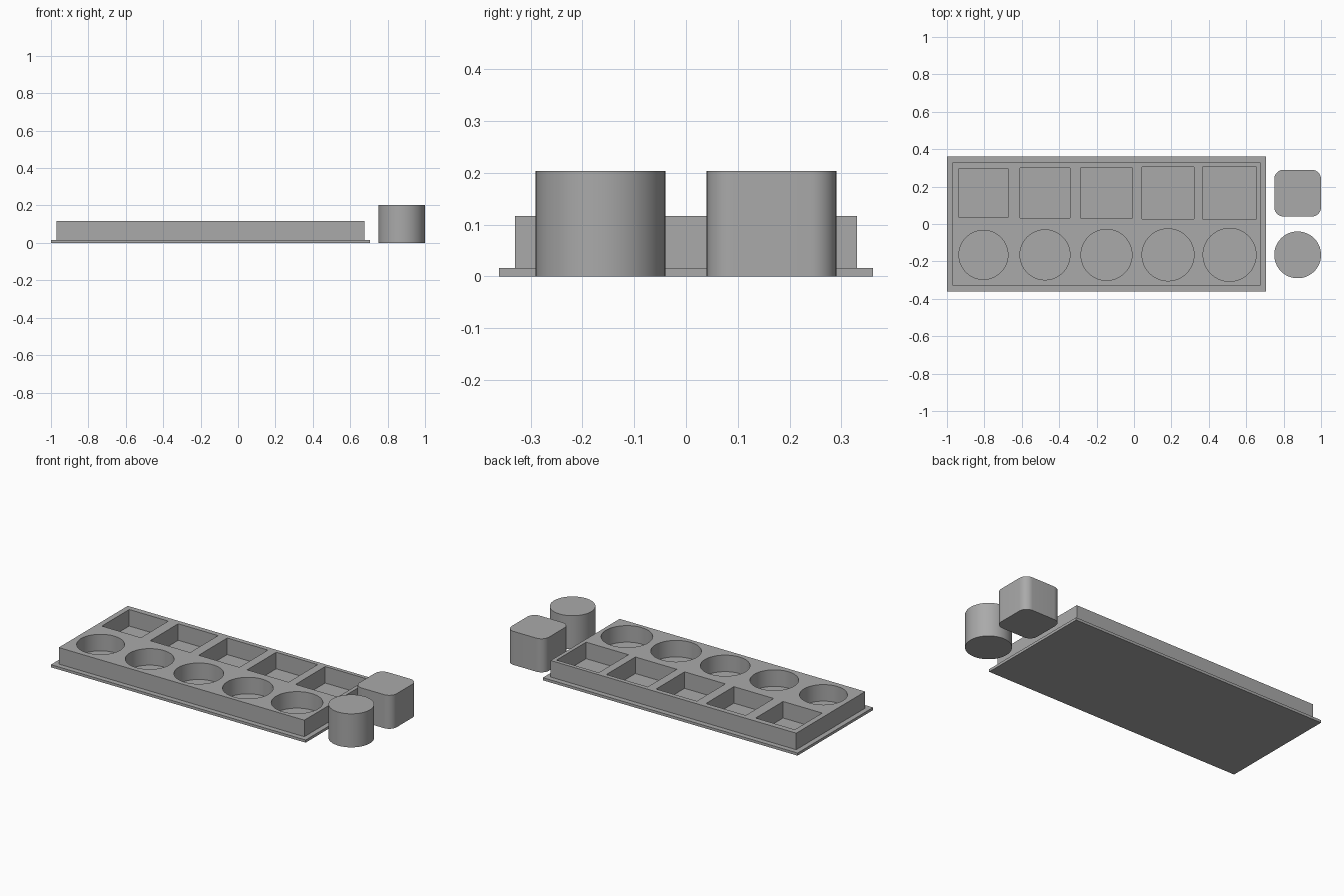
import bpy, math

if "Cube" in bpy.data.objects:
    bpy.data.objects.remove(bpy.data.objects["Cube"])

grey = bpy.data.materials.new("plain_grey")
grey.diffuse_color = (0.4, 0.4, 0.4, 1)
grey.use_nodes = True
grey.node_tree.nodes["Principled BSDF"].inputs["Base Color"].default_value = grey.diffuse_color


def rounded_rect(cx, cy, w, h, r=0.0, steps=12):
    """Outline of a rectangle, with arcs at the corners when r > 0."""
    pts = []
    for k, (sx, sy) in enumerate([(1, 1), (-1, 1), (-1, -1), (1, -1)]):
        ox, oy = cx + sx * (w / 2 - r), cy + sy * (h / 2 - r)
        for i in range(steps + 1 if r else 1):
            a = math.pi / 2 * (k + i / steps)
            pts.append((ox + r * math.cos(a), oy + r * math.sin(a)))
    return pts


def circle(cx, cy, d, n=96):
    return [(cx + d / 2 * math.cos(2 * math.pi * i / n),
             cy + d / 2 * math.sin(2 * math.pi * i / n)) for i in range(n)]


def extrude(name, outlines, z0, z1):
    """Solid from flat outlines; inner outlines become holes."""
    cu = bpy.data.curves.new(name, 'CURVE')
    cu.dimensions = '2D'
    cu.fill_mode = 'BOTH'
    cu.extrude = (z1 - z0) / 2
    for pts in outlines:
        sp = cu.splines.new('POLY')
        sp.points.add(len(pts) - 1)
        for p, (x, y) in zip(sp.points, pts):
            p.co = (x, y, 0, 1)
        sp.use_cyclic_u = True
    ob = bpy.data.objects.new(name, cu)
    ob.location.z = (z0 + z1) / 2
    bpy.context.collection.objects.link(ob)
    bpy.ops.object.select_all(action='DESELECT')
    ob.select_set(True)
    bpy.context.view_layer.objects.active = ob
    bpy.ops.object.convert(target='MESH')
    ob = bpy.context.object
    ob.data.materials.clear()
    ob.data.materials.append(grey)
    bpy.ops.object.shade_smooth_by_angle(angle=math.radians(30))
    return ob


BASE_TOP, TRAY_TOP, PEG_TOP = 0.016, 0.116, 0.203
TRAY_X, ROW_Y = -0.147, 0.165

# thin base plate
extrude("base_plate", [rounded_rect(TRAY_X, 0, 1.706, 0.722)], 0, BASE_TOP)

# tray with two rows of openings that widen step by step along x
holes = []
for i in range(5):
    x, size = TRAY_X + 0.329 * (i - 2), 0.262 + 0.0053 * i
    holes.append(rounded_rect(x, ROW_Y, size, size))
    holes.append(circle(x, -ROW_Y, size))
extrude("tray", [rounded_rect(TRAY_X, 0, 1.645, 0.66)] + holes, BASE_TOP, TRAY_TOP)

# test pegs beside the tray
extrude("square_peg", [rounded_rect(0.875, ROW_Y, 0.25, 0.25, 0.05)], 0, PEG_TOP)
extrude("round_peg", [circle(0.875, -ROW_Y, 0.25)], 0, PEG_TOP)
